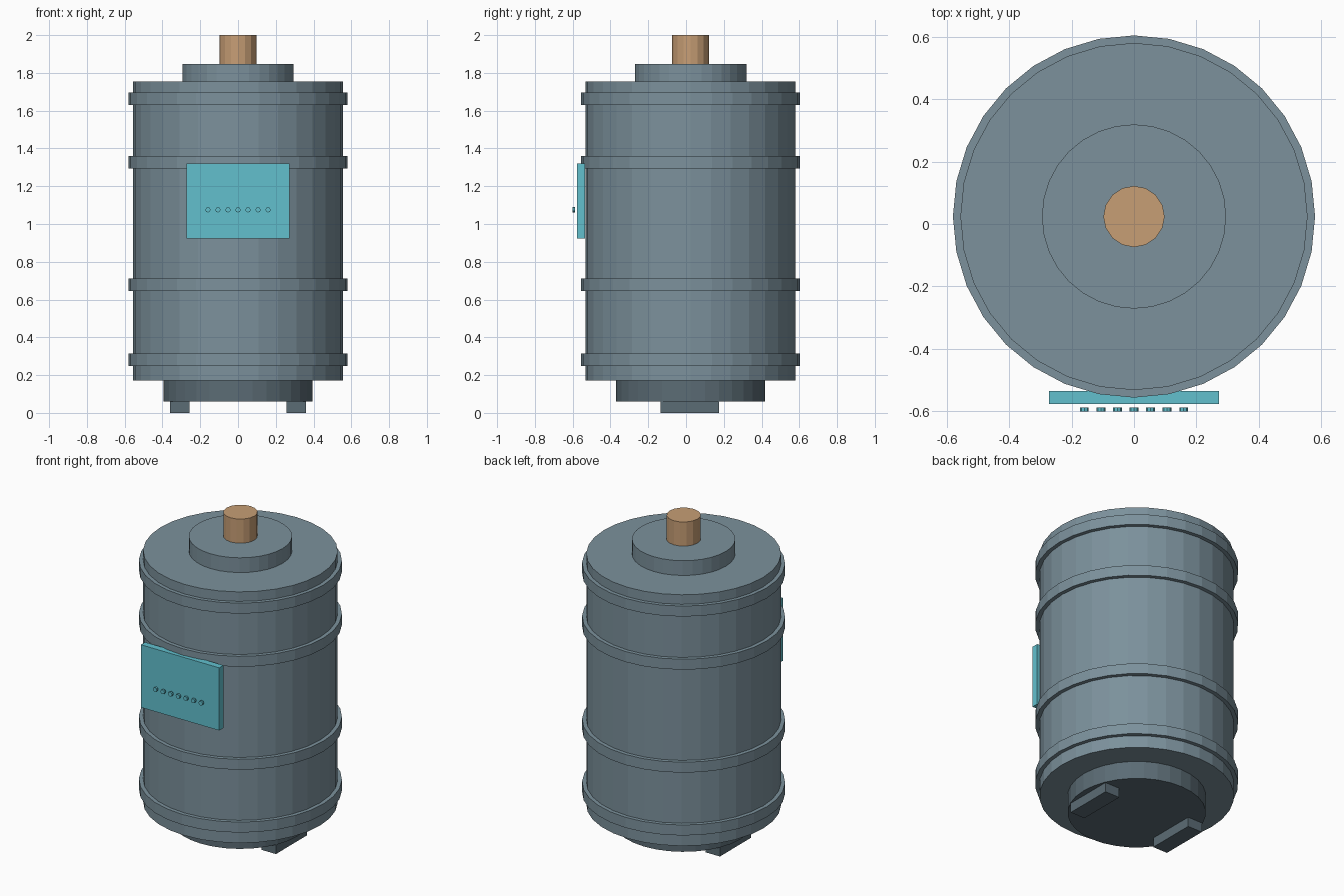
import bpy
import math

cube = bpy.data.objects.get("Cube")
if cube:
    bpy.data.objects.remove(cube, do_unlink=True)

AXIS_Y = 0.024  # the drum sits slightly behind centre


def material(name, rgb):
    mat = bpy.data.materials.new(name)
    mat.use_nodes = True
    mat.diffuse_color = (*rgb, 1)
    mat.node_tree.nodes["Principled BSDF"].inputs["Base Color"].default_value = (*rgb, 1)
    return mat


STEEL = material("blue grey steel", (0.20, 0.283, 0.332))
DARK = material("dark slate", (0.105, 0.15, 0.178))
COPPER = material("copper", (0.571, 0.342, 0.178))
TEAL = material("teal", (0.122, 0.527, 0.617))


def drum(name, radius, low, high, mat, sides=32):
    bpy.ops.mesh.primitive_cylinder_add(
        vertices=sides, radius=radius, depth=high - low,
        location=(0, AXIS_Y, (low + high) / 2))
    obj = bpy.context.object
    obj.name = name
    obj.data.materials.append(mat)
    return obj


def box(name, centre, size, mat):
    bpy.ops.mesh.primitive_cube_add(size=1, location=centre)
    obj = bpy.context.object
    obj.name = name
    obj.scale = size
    bpy.ops.object.transform_apply(location=False, rotation=False, scale=True)
    obj.data.materials.append(mat)
    return obj


# Main casing, top collar, shaft and base
drum("casing", 0.556, 0.172, 1.755, STEEL)
drum("collar", 0.295, 1.75, 1.848, STEEL)
drum("shaft", 0.098, 1.84, 2.0, COPPER, 16)
drum("base", 0.395, 0.06, 0.18, DARK)

# Reinforcing bands
for i, z in enumerate((0.282, 0.678, 1.327, 1.662)):
    drum(f"band_{i + 1}", 0.58, z - 0.033, z + 0.033, STEEL)

# Feet
for name, side in (("left_foot", 1), ("right_foot", -1)):
    box(name, (side * 0.308, 0.02, 0.031), (0.102, 0.31, 0.062), DARK)

# Front plate with a row of studs standing just off it
box("front_plate", (0, -0.556, 1.122), (0.546, 0.042, 0.395), TEAL)
for i in range(7):
    bpy.ops.mesh.primitive_cylinder_add(
        vertices=8, radius=0.014, depth=0.014,
        location=((i - 3) * 0.053, -0.594, 1.075),
        rotation=(math.pi / 2, 0, 0))
    stud = bpy.context.object
    stud.name = f"stud_{i + 1}"
    stud.data.materials.append(TEAL)
